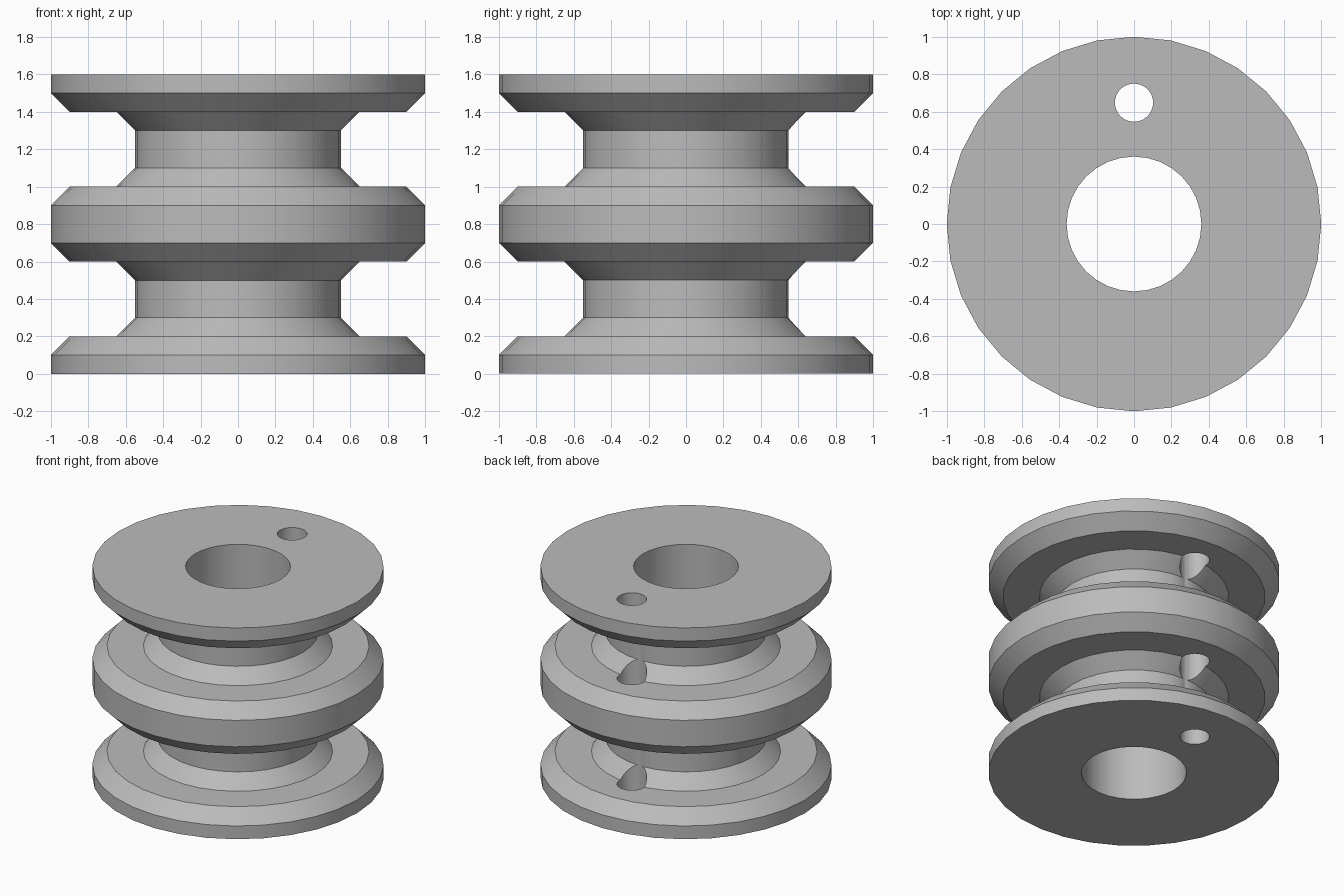
import bpy
import bmesh
import math
from mathutils import Matrix, Vector

cube = bpy.data.objects.get("Cube")
if cube:
    bpy.data.objects.remove(cube, do_unlink=True)

SEGMENTS = 32
BORE = 0.36
HEIGHT = 1.6

grey = bpy.data.materials.new("plain_grey")
grey.use_nodes = True
colour = (0.5, 0.5, 0.5, 1)
grey.diffuse_color = colour
grey.node_tree.nodes["Principled BSDF"].inputs["Base Color"].default_value = colour


def add_object(name, bm):
    bmesh.ops.recalc_face_normals(bm, faces=bm.faces)
    mesh = bpy.data.meshes.new(name)
    bm.to_mesh(mesh)
    bm.free()
    mesh.materials.append(grey)
    obj = bpy.data.objects.new(name, mesh)
    bpy.context.collection.objects.link(obj)
    return obj


# Profile: lower half, then mirrored about the middle of the spool
lower = [(BORE, 0), (1, 0), (1, 0.1), (0.9, 0.2), (0.65, 0.2), (0.55, 0.3),
         (0.55, 0.5), (0.65, 0.6), (0.9, 0.6), (1, 0.7)]
profile = lower + [(r, HEIGHT - z) for r, z in reversed(lower)]

# Spool body, revolved with an open bore
bm = bmesh.new()
verts = [bm.verts.new((r, 0, z)) for r, z in profile]
edges = [bm.edges.new((a, b)) for a, b in zip(verts, verts[1:] + verts[:1])]
bmesh.ops.spin(bm, geom=verts + edges, cent=(0, 0, 0), axis=(0, 0, 1),
               angle=math.tau, steps=SEGMENTS, use_merge=True)
bmesh.ops.remove_doubles(bm, verts=bm.verts, dist=0.0001)
spool = add_object("spool_body", bm)

# Pin hole through every flange, just nicking the core
bm = bmesh.new()
bmesh.ops.create_cone(bm, cap_ends=True, segments=SEGMENTS,
                      radius1=0.102, radius2=0.102, depth=2,
                      matrix=Matrix.Translation(Vector((0, 0.648, HEIGHT / 2))))
cutter = add_object("pin_hole_cutter", bm)
cutter.hide_render = True

cut = spool.modifiers.new("pin_hole", 'BOOLEAN')
cut.operation = 'DIFFERENCE'
cut.solver = 'EXACT'
cut.object = cutter
bpy.ops.object.select_all(action='DESELECT')
bpy.context.view_layer.objects.active = spool
spool.select_set(True)
bpy.ops.object.modifier_apply(modifier=cut.name)
bpy.data.objects.remove(cutter, do_unlink=True)

# Round walls smooth, bevel edges crisp
bpy.ops.object.shade_smooth_by_angle(angle=math.radians(30))
